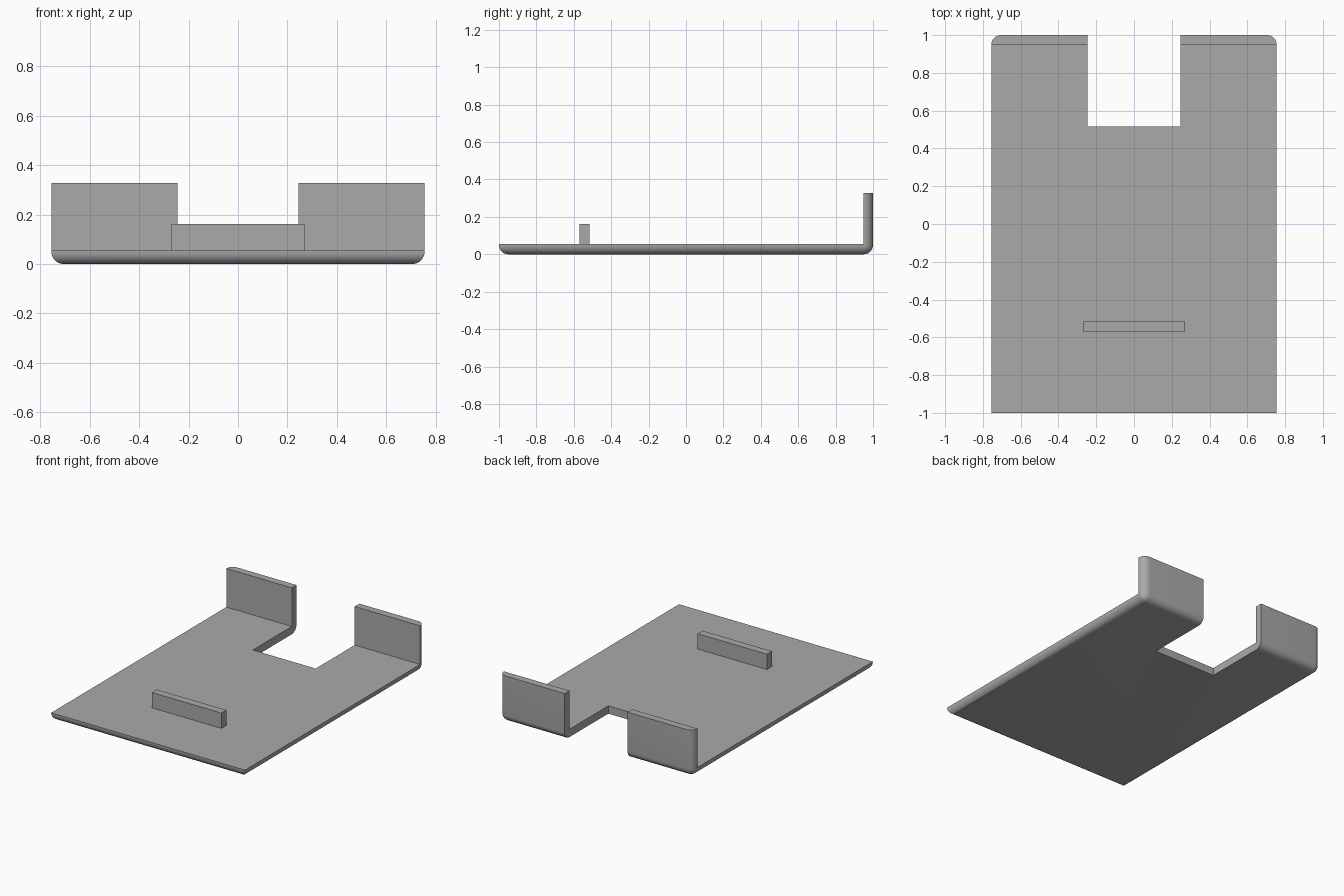
import bpy
import bmesh
from mathutils import Vector

cube = bpy.data.objects.get("Cube")
if cube:
    bpy.data.objects.remove(cube, do_unlink=True)

WIDTH, THICK, HEIGHT = 0.755, 0.055, 0.327
RADIUS = 0.05

grey = bpy.data.materials.new("plain grey")
grey.use_nodes = True
colour = (0.4, 0.4, 0.4, 1.0)
grey.diffuse_color = colour
grey.node_tree.nodes["Principled BSDF"].inputs["Base Color"].default_value = colour


def box(name, low, high, rounded=None):
    """Box between two corners; edges passing the rule are rounded."""
    low, high = Vector(low), Vector(high)
    bm = bmesh.new()
    bmesh.ops.create_cube(bm, size=1)
    for v in bm.verts:
        v.co = (low + high) / 2 + v.co * (high - low)
    if rounded:
        edges = [e for e in bm.edges if rounded(*(v.co for v in e.verts))]
        bmesh.ops.bevel(bm, geom=edges, offset=RADIUS, segments=8,
                        profile=0.5, affect='EDGES')
    mesh = bpy.data.meshes.new(name)
    bm.to_mesh(mesh)
    bm.free()
    mesh.materials.append(grey)
    obj = bpy.data.objects.new(name, mesh)
    bpy.context.collection.objects.link(obj)
    return obj


def activate(obj):
    bpy.ops.object.select_all(action='DESELECT')
    obj.select_set(True)
    bpy.context.view_layer.objects.active = obj


def cut(obj, cutter):
    cutter.hide_render = True
    mod = obj.modifiers.new("cut", 'BOOLEAN')
    mod.operation = 'DIFFERENCE'
    mod.solver = 'EXACT'
    mod.object = cutter
    activate(obj)
    bpy.ops.object.modifier_apply(modifier=mod.name)
    bpy.data.objects.remove(cutter, do_unlink=True)


# Base plate with two upright back tabs: rounded below and at the back corners
def outer_edge(a, b):
    return max(a.z, b.z) < 0.01 or (min(a.y, b.y) > 0.9 and a.z != b.z)


plate = box("base_plate_with_back_tabs", (-WIDTH, -1, 0), (WIDTH, 1, HEIGHT), outer_edge)

# Hollow above the plate, in front of the tabs
cut(plate, box("hollow_cutter", (-1, -2, THICK), (1, 0.948, 1)))

# Notch between the tabs
cut(plate, box("notch_cutter", (-0.245, 0.515, -1), (0.245, 2, 1)))

activate(plate)
bpy.ops.object.shade_smooth_by_angle(angle=0.6)

# Low stop bar near the front
box("front_stop_bar", (-0.27, -0.57, THICK - 0.005), (0.27, -0.515, 0.163))
